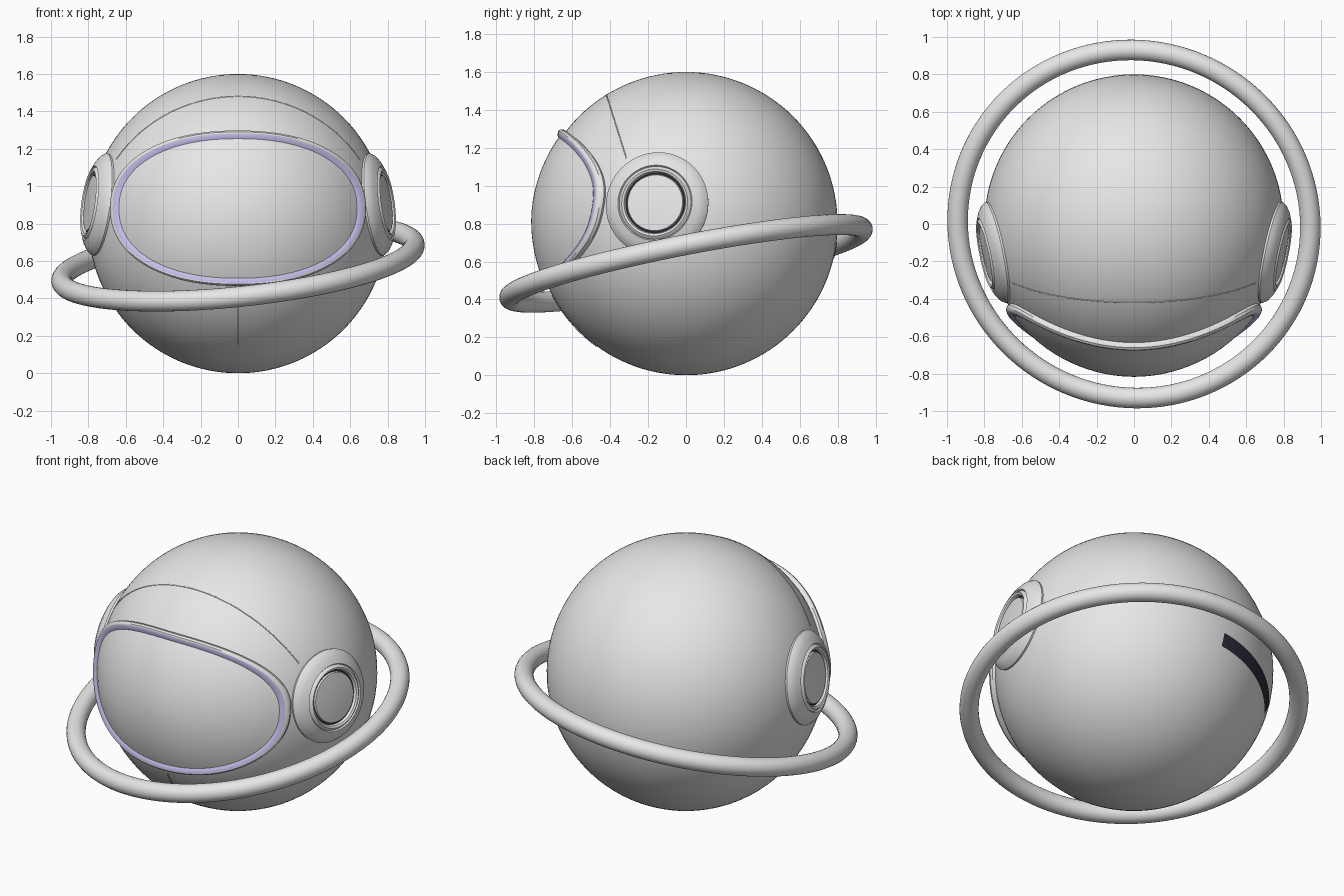
import bpy, bmesh
from math import sin, cos, pi, sqrt, radians, copysign
from mathutils import Vector

cube = bpy.data.objects.get("Cube")
if cube:
    bpy.data.objects.remove(cube)

CENTRE = Vector((0, 0, 0.8))
R = 0.8


def material(name, rgb):
    m = bpy.data.materials.new(name)
    m.use_nodes = True
    m.diffuse_color = (*rgb, 1)
    m.node_tree.nodes["Principled BSDF"].inputs["Base Color"].default_value = (*rgb, 1)
    return m


GREY = material("shell grey", (0.8, 0.8, 0.8))
LILAC = material("lilac trim", (0.57, 0.5, 0.8))
DARK = material("dark gap", (0.03, 0.025, 0.045))


def finish(obj, mats, angle=35):
    for m in mats:
        obj.data.materials.append(m)
    bpy.ops.object.select_all(action='DESELECT')
    obj.select_set(True)
    bpy.context.view_layer.objects.active = obj
    bpy.ops.object.shade_smooth_by_angle(angle=radians(angle))
    return obj


def loft(name, rings, mats, bands=None, closed=True, cap=False, angle=35):
    """Skin a list of point rings; bands gives a material index per strip."""
    bm = bmesh.new()
    loops = [[bm.verts.new(p) for p in ring] for ring in rings]
    n = len(loops[0])
    for k, (a, b) in enumerate(zip(loops, loops[1:])):
        for i in range(n if closed else n - 1):
            j = (i + 1) % n
            f = bm.faces.new((a[i], a[j], b[j], b[i]))
            f.material_index = bands[k] if bands else 0
    if cap:
        bm.faces.new(loops[-1])
    me = bpy.data.meshes.new(name)
    bm.to_mesh(me)
    bm.free()
    obj = bpy.data.objects.new(name, me)
    bpy.context.collection.objects.link(obj)
    return finish(obj, mats, angle)


def tube(name, points, radius, mat):
    cu = bpy.data.curves.new(name, 'CURVE')
    cu.dimensions = '3D'
    cu.bevel_depth = radius
    cu.bevel_resolution = 2
    sp = cu.splines.new('POLY')
    sp.points.add(len(points) - 1)
    for q, p in zip(sp.points, points):
        q.co = (*p, 1)
    obj = bpy.data.objects.new(name, cu)
    bpy.context.collection.objects.link(obj)
    cu.materials.append(mat)


# Helmet shell
bpy.ops.mesh.primitive_uv_sphere_add(segments=96, ring_count=64, radius=R, location=CENTRE)
shell = bpy.context.object
shell.name = "helmet_shell"
finish(shell, [GREY])


# Visor outline: rounded oval in front projection, pushed onto the sphere
def outline(grow, radius, scale=1.0, count=128):
    pts = []
    for i in range(count):
        t = 2 * pi * i / count
        c, s = cos(t), sin(t)
        x = copysign(abs(c) ** 0.9, c) * (0.645 + grow) * scale
        z = copysign(abs(s) ** 0.9, s) * (0.385 + grow) * scale + 0.08
        d = Vector((x, -sqrt(R * R - x * x - z * z), z)).normalized()
        pts.append(CENTRE + d * radius)
    return pts


rim_profile = [(0.022, 0.79), (0.022, 0.815), (0.016, 0.828), (0.006, 0.833),
               (0.0, 0.831), (-0.012, 0.822), (-0.02, 0.808)]
loft("visor_rim", [outline(g, r) for g, r in rim_profile],
     [GREY, LILAC], [0, 0, 0, 0, 1, 1])
loft("visor", [outline(-0.015, 0.812 + 0.006 * (1 - k / 16), k / 16) for k in range(16, 0, -1)],
     [GREY], cap=True)

# Round ear pads, lathed about an outward axis
pad_profile = [(0.272, 0.74), (0.276, 0.762), (0.262, 0.782), (0.235, 0.802),
               (0.2, 0.818), (0.194, 0.81), (0.188, 0.818), (0.178, 0.826),
               (0.166, 0.82), (0.16, 0.805), (0.152, 0.805), (0.148, 0.815),
               (0.08, 0.821), (0.01, 0.823)]
pad_bands = [1 if k == 9 else 0 for k in range(len(pad_profile) - 1)]
for side, label in ((1, "left"), (-1, "right")):
    axis = Vector((0.97 * side, -0.2, 0.135)).normalized()
    u = axis.cross(Vector((0, 0, 1))).normalized()
    v = u.cross(axis)
    rings = [[CENTRE + axis * d + (u * cos(2 * pi * i / 64) + v * sin(2 * pi * i / 64)) * r
              for i in range(64)] for r, d in pad_profile]
    loft(label + "_ear_pad", rings, [GREY, DARK], pad_bands, cap=True)

# Tilted orbit ring
normal = Vector((-0.105, -0.195, 1)).normalized()
tilt = Vector((0, 0, 1)).rotation_difference(normal)
bpy.ops.mesh.primitive_torus_add(major_radius=0.948, minor_radius=0.055,
                                 major_segments=128, minor_segments=24,
                                 location=(0, 0, 0.59), rotation=tilt.to_euler())
ring = bpy.context.object
ring.name = "orbit_ring"
finish(ring, [GREY])

# Brow seam running over the top from pad to pad
up = Vector((0, -0.3, 0.954))
out = Vector((0, -0.954, -0.3))
seam = []
for k in range(49):
    t = radians(-57 + 114 * k / 48)
    seam.append(CENTRE + out * 0.197 + (up * cos(t) + Vector((sin(t), 0, 0))) * 0.775)
tube("brow_seam", seam, 0.003, GREY)

# Chin seam down the front
chin = [CENTRE + Vector((0, -cos(a), sin(a))) * R
        for a in (radians(-54 + 2 * k) for k in range(14))]
tube("chin_seam", chin, 0.004, LILAC)

# Dark slot at the back, parallel to the ring
slot = []
for h in (-0.32, -0.28, -0.24):
    row = []
    for k in range(25):
        a = radians(92 + 52 * k / 24)
        flat = sqrt(R * R - h * h)
        row.append(CENTRE + (tilt @ Vector((flat * cos(a), flat * sin(a), h))) * 1.004)
    slot.append(row)
loft("back_slot", slot, [DARK], closed=False)
